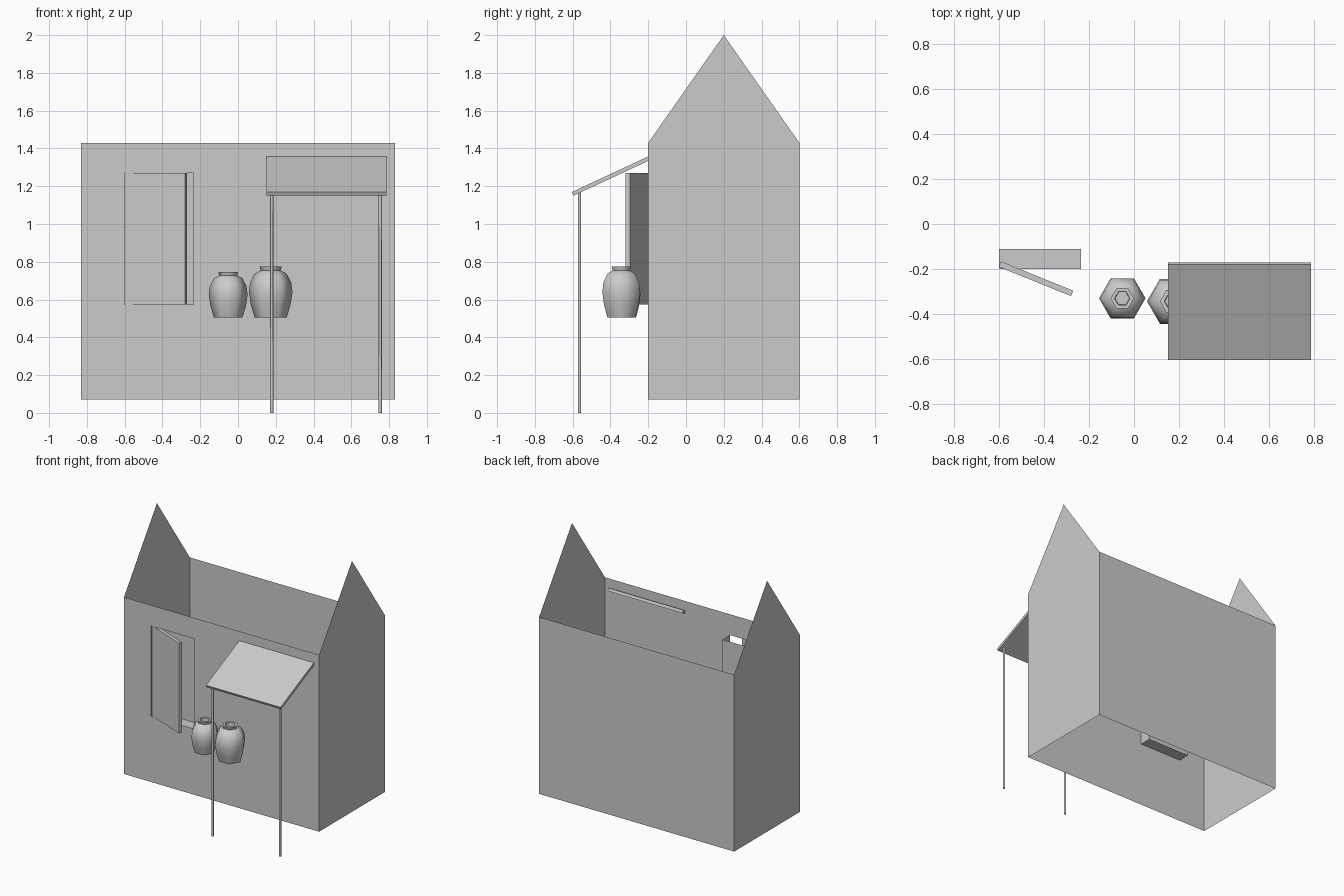
import bpy, bmesh
from math import cos, sin, pi, radians
from mathutils import Vector

if "Cube" in bpy.data.objects:
    bpy.data.objects.remove(bpy.data.objects["Cube"])


def make(name, polys, smooth=False):
    """Object from a list of polygons, welded together."""
    bm = bmesh.new()
    for p in polys:
        bm.faces.new([bm.verts.new(v) for v in p])
    bmesh.ops.remove_doubles(bm, verts=bm.verts, dist=1e-5)
    bmesh.ops.recalc_face_normals(bm, faces=bm.faces)
    me = bpy.data.meshes.new(name)
    bm.to_mesh(me)
    bm.free()
    ob = bpy.data.objects.new(name, me)
    bpy.context.collection.objects.link(ob)
    if smooth:
        bpy.ops.object.select_all(action='DESELECT')
        ob.select_set(True)
        bpy.context.view_layer.objects.active = ob
        bpy.ops.object.shade_smooth_by_angle(angle=radians(65))
    return ob


def prism(name, outline, offset, smooth=False):
    """Closed solid: planar outline swept along offset."""
    a = [Vector(p) for p in outline]
    b = [p + Vector(offset) for p in a]
    n = len(a)
    sides = [(a[i], a[(i + 1) % n], b[(i + 1) % n], b[i]) for i in range(n)]
    return make(name, [a, b] + sides, smooth)


X, Y0, Y1, Z0, Z1, RIDGE = 0.83, -0.20, 0.60, 0.07, 1.43, 2.0
WX0, WX1, WZ0, WZ1, WY = -0.60, -0.235, 0.575, 1.27, -0.11

# House shell: back wall, two gable walls, front wall around the window hole
walls = [[(-X, Y1, Z0), (X, Y1, Z0), (X, Y1, Z1), (-X, Y1, Z1)]]
for x in (-X, X):
    walls.append([(x, Y0, Z0), (x, Y1, Z0), (x, Y1, Z1),
                  (x, (Y0 + Y1) / 2, RIDGE), (x, Y0, Z1)])
xs, zs = (-X, WX0, WX1, X), (Z0, WZ0, WZ1, Z1)
h = [(WX0, Y0, WZ0), (WX1, Y0, WZ0), (WX1, Y0, WZ1), (WX0, Y0, WZ1)]
o = [(-X, Y0, Z0), (X, Y0, Z0), (X, Y0, Z1), (-X, Y0, Z1)]
for i in range(4):
    j = (i + 1) % 4
    walls.append([o[i], o[j], h[j], h[i]])
make("house_walls", walls)

# Window niche: sill, two sides and back panel, open at the top
make("window_niche", [
    [(WX0, Y0, WZ0), (WX1, Y0, WZ0), (WX1, WY, WZ0), (WX0, WY, WZ0)],
    [(WX0, WY, WZ0), (WX1, WY, WZ0), (WX1, WY, WZ1), (WX0, WY, WZ1)],
    *[[(x, Y0, WZ0), (x, WY, WZ0), (x, WY, WZ1), (x, Y0, WZ1)]
      for x in (WX0, WX1)],
])

# Shutter, swung open on its left edge
prism("window_shutter", [(-0.60, -0.19, WZ0), (-0.28, -0.32, WZ0),
                         (-0.27, -0.296, WZ0), (-0.59, -0.166, WZ0)],
      (0, 0, WZ1 - WZ0))

# Sloping awning
prism("awning", [(0.15, -0.595, 1.15), (0.15, -0.17, 1.348),
                 (0.15, -0.18, 1.367), (0.15, -0.604, 1.169)],
      (0.635, 0, 0))

# Awning posts
for side, x in (("left", 0.178), ("right", 0.753)):
    ring = [(x + 0.009 * cos(i * pi / 3), -0.563 + 0.009 * sin(i * pi / 3), 0)
            for i in range(6)]
    prism("awning_post_" + side, ring, (0, 0, 1.168), True)

# Six-sided jars
PROFILE = [(0, 0), (0.076, 0), (0.094, 0.06), (0.103, 0.12), (0.097, 0.165),
           (0.075, 0.207), (0.047, 0.221), (0.052, 0.239), (0.034, 0.239),
           (0.032, 0.19), (0, 0.185)]


def jar(name, x, y, s):
    def pt(r, z, i):
        a = i * pi / 3
        return (x + s * r * cos(a), y + s * r * sin(a), 0.506 + s * z)
    polys = []
    for (r0, z0), (r1, z1) in zip(PROFILE, PROFILE[1:]):
        if r0 == 0 or r1 == 0:
            r, z = (r1, z1) if r0 == 0 else (r0, z0)
            polys.append([pt(r, z, i) for i in range(6)])
            continue
        for i in range(6):
            j = (i + 1) % 6
            polys.append([pt(r0, z0, i), pt(r0, z0, j),
                          pt(r1, z1, j), pt(r1, z1, i)])
    make(name, polys, True)


jar("jar_small", -0.052, -0.33, 1.0)
jar("jar_large", 0.173, -0.343, 1.12)
